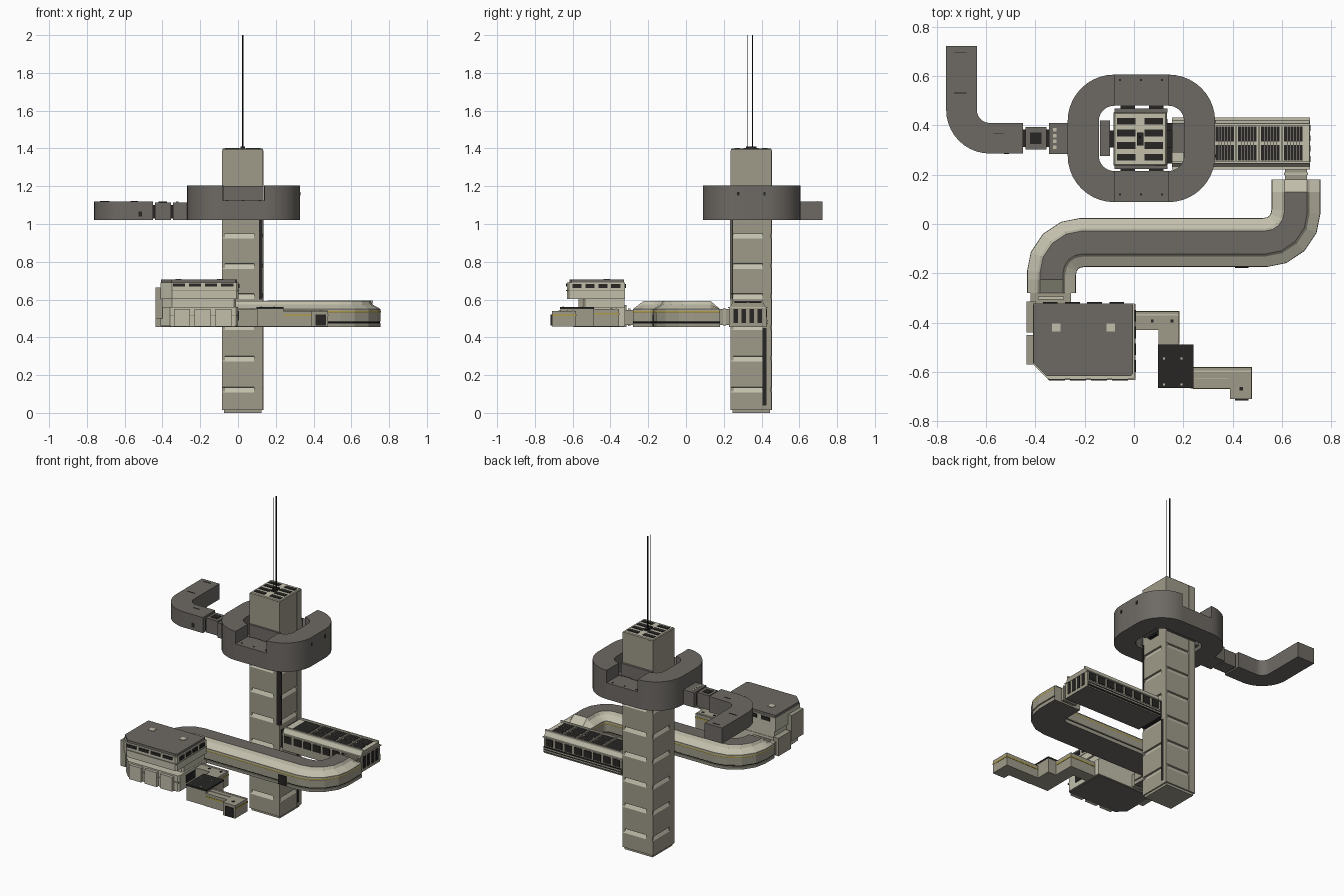
import bpy, bmesh, math
from mathutils import Vector, Matrix

if "Cube" in bpy.data.objects:
    bpy.data.objects.remove(bpy.data.objects["Cube"])

COL = {"beige": (.345, .33, .255), "light_beige": (.54, .52, .41), "grey_shell": (.155, .143, .128),
       "dark_vent": (.02, .019, .018), "black_mast": (.008, .008, .008), "yellow_stripe": (.42, .33, .06)}
MATS = {}
for n, c in COL.items():
    MATS[n] = bpy.data.materials.new(n)
    MATS[n].diffuse_color = (*c, 1)
BE, LI, GR, DK, BK, YE = COL


def finish(name, bm, mats, smooth=False):
    bmesh.ops.recalc_face_normals(bm, faces=bm.faces)
    me = bpy.data.meshes.new(name)
    bm.to_mesh(me)
    bm.free()
    for m in mats:
        me.materials.append(MATS[m])
    ob = bpy.data.objects.new(name, me)
    bpy.context.collection.objects.link(ob)
    if smooth:
        bpy.context.view_layer.objects.active = ob
        ob.select_set(True)
        bpy.ops.object.shade_smooth_by_angle(angle=math.radians(30))
        ob.select_set(False)
    return ob


def boxes(name, items, mat):
    """items: (x0, x1, y0, y1, z0, z1)"""
    bm = bmesh.new()
    for x0, x1, y0, y1, z0, z1 in items:
        m = Matrix.Translation(((x0 + x1) / 2, (y0 + y1) / 2, (z0 + z1) / 2)) @ Matrix.Diagonal((x1 - x0, y1 - y0, z1 - z0, 1))
        bmesh.ops.create_cube(bm, size=1, matrix=m)
    return finish(name, bm, [mat])


def loft(name, rings, mats, rule=lambda seg, edge: 0, smooth=False, end_mat=0):
    """Skin closed rings of points and cap both ends."""
    bm = bmesh.new()
    vs = [[bm.verts.new(p) for p in r] for r in rings]
    n = len(rings[0])
    for s in range(len(vs) - 1):
        for e in range(n):
            f = bm.faces.new((vs[s][e], vs[s][(e + 1) % n], vs[s + 1][(e + 1) % n], vs[s + 1][e]))
            f.material_index = rule(s, e)
    bm.faces.new(vs[0])
    bm.faces.new(vs[-1]).material_index = end_mat
    return finish(name, bm, mats, smooth)


def prism(name, pts, z0, z1, mat):
    return loft(name, [[(x, y, z) for x, y in pts] for z in (z0, z1)], [mat])


def fillet(pts, r, n):
    P = [Vector(p) for p in pts]
    out = [P[0]]
    for i in range(1, len(P) - 1):
        a, b = (P[i - 1] - P[i]).normalized(), (P[i + 1] - P[i]).normalized()
        if abs(a.dot(b)) > .9:
            out.append(P[i])
            continue
        c = P[i] + r * (a + b)
        for k in range(n + 1):
            t = math.pi / 2 * k / n
            out.append(c - r * (b * math.cos(t) + a * math.sin(t)))
    return out + [P[-1]]


def sweep(name, path, prof, mats, edge_mats, endcap_z=None, smooth=False):
    rings, last = [], len(path) - 1
    for i, p in enumerate(path):
        d1 = (p - path[max(i - 1, 0)]).normalized() if i else (path[1] - p).normalized()
        d2 = (path[i + 1] - p).normalized() if i < last else d1
        t = (d1 + d2).normalized()
        k = 1 / t.dot(d1)
        nx, ny = -t.y * k, t.x * k
        cap = endcap_z if endcap_z and i in (0, last) else 9
        rings.append([(p.x + nx * u, p.y + ny * u, min(z, cap)) for u, z in prof])
    top = len(prof) // 2
    def rule(s, e):
        return 4 if endcap_z and s in (0, last - 1) and e == top else edge_mats[e]
    return loft(name, rings, mats, rule, smooth)


# --- Tower: stacked panels with light sloped grooves
CX, CY, H = .025, .345, .108
levels = [(0.0, .008), (.015, .008), (.015, 0)]
for z in (.12, .285, .45, .615, .775, .935):
    levels += [(z - .012, 0), (z + .012, .011), (z + .014, .011), (z + .016, 0)]
levels += [(1.395, 0), (1.4, .005)]
light_segs = {2 + 4 * k + 1 for k in range(6)}
loft("tower", [[(CX + a * (H - i), CY + b * (H - i), z) for a, b in ((-1, -1), (1, -1), (1, 1), (-1, 1))]
               for z, i in levels], [BE, LI], lambda s, e: int(s in light_segs), end_mat=1)
posts = boxes("tower_corner_posts", [(.06, H - .002, -H - .001, -H + .014, .015, 1.39)], BE)
for k in range(4):
    o = posts if k == 0 else posts.copy()
    if k:
        bpy.context.collection.objects.link(o)
    o.location = (CX, CY, 0)
    o.rotation_euler.z = k * math.pi / 2
boxes("tower_dark_rails", [(.11, .13, .234, .239, .6, 1.02), (.13, .136, .405, .427, .04, .45),
                           (.13, .136, .24, .25, .6, 1.02)], DK)
# tower roof grilles and masts
boxes("roof_grilles", [(x, x + .075, y, y + .028, 1.395, 1.403)
                       for x in (-.068, .043) for y in (.257, .305, .355, .403)], DK)
boxes("roof_hub", [(.012, .038, .318, .372, 1.395, 1.41)], DK)
boxes("masts", [(.021, .028, .349, .356, 1.4, 2.0), (.023, .026, .325, .328, 1.4, 2.0)], BK)

# --- Ring around the tower: two C halves with lower bridges front and back
for side, x0, x1 in (("right", .14, .266), ("left", -.08, -.206)):
    path = fillet([(x0, .152), (x1, .152), (x1, .543), (x0, .543)], .1255, 10)
    sweep("ring_" + side, path, [(-.063, 1.02), (.063, 1.02), (.063, 1.205), (-.063, 1.205)], [GR], [0] * 4, smooth=True)
boxes("ring_bridges", [(-.08, .14, y, y + .126, 1.02, 1.125) for y in (.089, .48)], GR)
boxes("ring_collar", [(-.08, .135, .224, .238, 1.03, 1.2), (-.08, .135, .452, .468, 1.03, 1.2),
                      (-.137, -.098, .275, .42, 1.04, 1.09), (.155, .205, .29, .41, 1.04, 1.09)], GR)
boxes("ring_brackets", [(x, x + .06, y, y + .015, 1.05, 1.122) for x in (-.055, .06) for y in (.212, .466)]
      + [(-.1, -.083, .31, .38, 1.03, 1.1), (.13, .156, .31, .38, 1.03, 1.1)], DK)
boxes("ring_bolts", [(x, x + .008, y, y + .008, z - .002, z + .002)
                     for x in (-.06, .025, .11) for y, z in ((.115, 1.125), (.58, 1.125))], DK)
boxes("ring_side_slots", [(.327, .331, y, y + .012, 1.15, 1.17) for y in (.27, .41)], DK)

# --- Upper left arm
sweep("upper_arm", fillet([(-.45, .348), (-.7, .348), (-.7, .723)], .115, 10),
      [(-.062, 1.02), (.062, 1.02), (.062, 1.12), (-.062, 1.12)], [GR], [0] * 4, smooth=True)
boxes("arm_connector", [(-.345, -.25, .285, .41, 1.02, 1.115)], GR)
boxes("arm_neck", [(-.46, -.33, .312, .384, 1.03, 1.1)], DK)
boxes("arm_collar", [(-.44, -.355, .303, .393, 1.022, 1.115)], GR)
boxes("arm_hatch", [(-.422, -.376, .325, .371, 1.11, 1.118), (-.528, -.508, .284, .29, 1.04, 1.065)], DK)
boxes("arm_collar_lights", [(-.328, -.314, y, y + .014, 1.11, 1.118) for y in (.305, .328, .352, .376)], LI)
boxes("arm_seams", [(-.57, -.53, .365, .368, 1.118, 1.122), (-.73, -.68, .53, .533, 1.118, 1.122),
                    (-.73, -.68, .695, .698, 1.118, 1.122)], DK)

# --- Right wing with roof grilles
prof = [(.228, .455), (.426, .455), (.426, .55), (.408, .585), (.246, .585), (.228, .55)]
loft("wing", [[(x, y, z) for y, z in prof] for x in (.155, .712)], [BE, GR, LI], lambda s, e: (1, 0, 2, 2, 2, 0)[e])
boxes("wing_link", [(.12, .17, .245, .41, .46, .57)], DK)
cells = [.33 + .093 * i for i in range(4)]
boxes("wing_roof_grilles", [(x, x + .075, y, y + .062, .582, .588) for x in cells for y in (.258, .334)]
      + [(.2, .31, .258, .396, .582, .588)], DK)
boxes("wing_roof_slats", [(x + .012 * k, x + .012 * k + .004, .258, .396, .583, .59)
                          for x in cells for k in range(1, 6)], GR)
boxes("wing_roof_rails", [(.155, .715, y, y + .008, .583, .596) for y in (.246, .4)]
      + [(x - .013, x - .005, .25, .405, .583, .592) for x in cells], LI)
boxes("wing_end_windows", [(.71, .716, .252 + .042 * i, .276 + .042 * i, .475, .55) for i in range(4)], DK)
boxes("wing_side_windows", [(.17 + .068 * i, .222 + .068 * i, y, y + .006, .505, .55)
                            for i in range(8) for y in (.224, .424)], DK)
boxes("wing_dark_base", [(.16, .71, .424, .43, .462, .498)], DK)
boxes("wing_base_strips", [(.16, .71, .425, .433, z, z + .006) for z in (.47, .485)]
      + [(.155, .715, .222, .432, .554, .56)], LI)

# --- S-shaped corridor with a raised grey walkway strip
path = fillet([(.657, .18), (.657, .13), (.657, -.075), (-.335, -.075), (-.335, -.225), (-.335, -.28)], .125, 4)
half = [(.096, .455), (.098, .474), (.095, .476), (.095, .482), (.098, .484), (.098, .53), (.099, .532),
        (.099, .539), (.098, .541), (.098, .55), (.056, .573), (.046, .592)]
prof = [(-half[0][0], half[0][1])] + half + [(-u, z) for u, z in half[:0:-1]]
em = [0, 0, 2, 0, 0, 0, 3, 0, 0, 4, 4]
sweep("s_corridor", path, prof, [BE, GR, DK, YE, LI], [1] + em + [1] + em[::-1], endcap_z=.55)
boxes("corridor_couplings", [(.613, .702, .175, .232, .465, .55), (-.42, -.255, -.325, -.275, .465, .545)], BE)
boxes("corridor_coupling_bands", [(.608, .707, .198, .21, .46, .556), (-.39, -.285, -.306, -.294, .46, .552)], LI)
boxes("corridor_port", [(.41, .465, -.178, -.172, .46, .52)], DK)

# --- Main building
def plan(x0, x1, y0, y1, c):
    return [(x0 + c, y0), (x1 - .01, y0), (x1, y0 + .01), (x1, y1), (x0, y1), (x0, y0 + c)]


prism("building_base", plan(-.41, 0, -.6, -.322, .05), .46, .56, LI)
prism("building_underside", plan(-.405, -.005, -.595, -.327, .05), .455, .461, GR)
prism("building_waist", plan(-.4, -.01, -.545, -.325, .05), .55, .61, LI)
prism("building_upper", plan(-.41, .003, -.63, -.322, .06), .603, .69, LI)
prism("building_roof", plan(-.408, -.004, -.617, -.327, .055), .688, .705, GR)
boxes("building_left_pods", [(-.436, -.4, -.57, -.45, .5, .665), (-.436, -.4, -.44, -.315, .455, .57)], BE)
boxes("building_front_bays", [(-.34 + .11 * i, -.255 + .11 * i, -.618, -.59, .458, .55) for i in range(3)], LI)
boxes("building_front_windows", [(-.345 + .085 * i, -.28 + .085 * i, -.636, -.62, .668, .686) for i in range(4)], DK)
boxes("building_side_windows", [(-.01, .008, -.6 + .068 * i, -.552 + .068 * i, .66, .683) for i in range(4)], DK)
boxes("building_back_windows", [(-.37 + .09 * i, -.31 + .09 * i, -.33, -.317, .66, .683) for i in range(4)], DK)
boxes("building_trim", [(-.35, .006, -.634, -.62, .645, .65), (-.002, .006, -.62, -.325, .645, .65),
                        (-.36, -.002, -.606, -.59, .513, .519)], BE)
boxes("roof_hatches", [(x, x + .034, -.437, -.403, .7, .708) for x in (-.332, -.112)], LI)
boxes("building_side_vent", [(-.005, .004, -.53, -.44, .49, .54)], DK)

# --- Stepped corridor to the docking port
prism("step_corridor_inner", [(-.01, -.43), (.1, -.43), (.1, -.5), (.182, -.5), (.182, -.355), (-.01, -.355)], .457, .55, BE)
prism("step_corridor_outer", [(.23, -.667), (.39, -.667), (.39, -.71), (.477, -.71), (.477, -.583), (.23, -.583)], .457, .54, BE)
boxes("junction_box", [(.1, .24, -.664, -.49, .457, .555)], BE)
boxes("junction_roof", [(.098, .242, -.666, -.488, .55, .56)], DK)
boxes("junction_bolts", [(x, x + .008, y, y + .008, .556, .563) for x in (.118, .188) for y in (-.655, -.55)], LI)
boxes("corridor_roof_ribs", [(-.01, .18, -.372, -.366, .548, .553), (.24, .475, -.6, -.594, .538, .543),
                             (.24, .385, -.63, -.626, .538, .543)], LI)
boxes("corridor_stripes", [(.0, .183, -.356, -.353, .52, .53), (.18, .184, -.485, -.353, .52, .53),
                           (.24, .478, -.585, -.581, .512, .522), (.475, .479, -.71, -.581, .512, .522),
                           (.24, .39, -.669, -.665, .512, .522)], YE)
boxes("corridor_vents", [(.068, .08, -.4, -.388, .548, .553), (.148, .16, -.4, -.388, .548, .553),
                         (.428, .442, -.675, -.661, .538, .543)], DK)
boxes("docking_port", [(.41, .465, -.717, -.705, .462, .522)], DK)

for m in bpy.data.materials:
    if m.users and not m.is_grease_pencil:
        m.use_nodes = True
        m.node_tree.nodes["Principled BSDF"].inputs["Base Color"].default_value = m.diffuse_color
